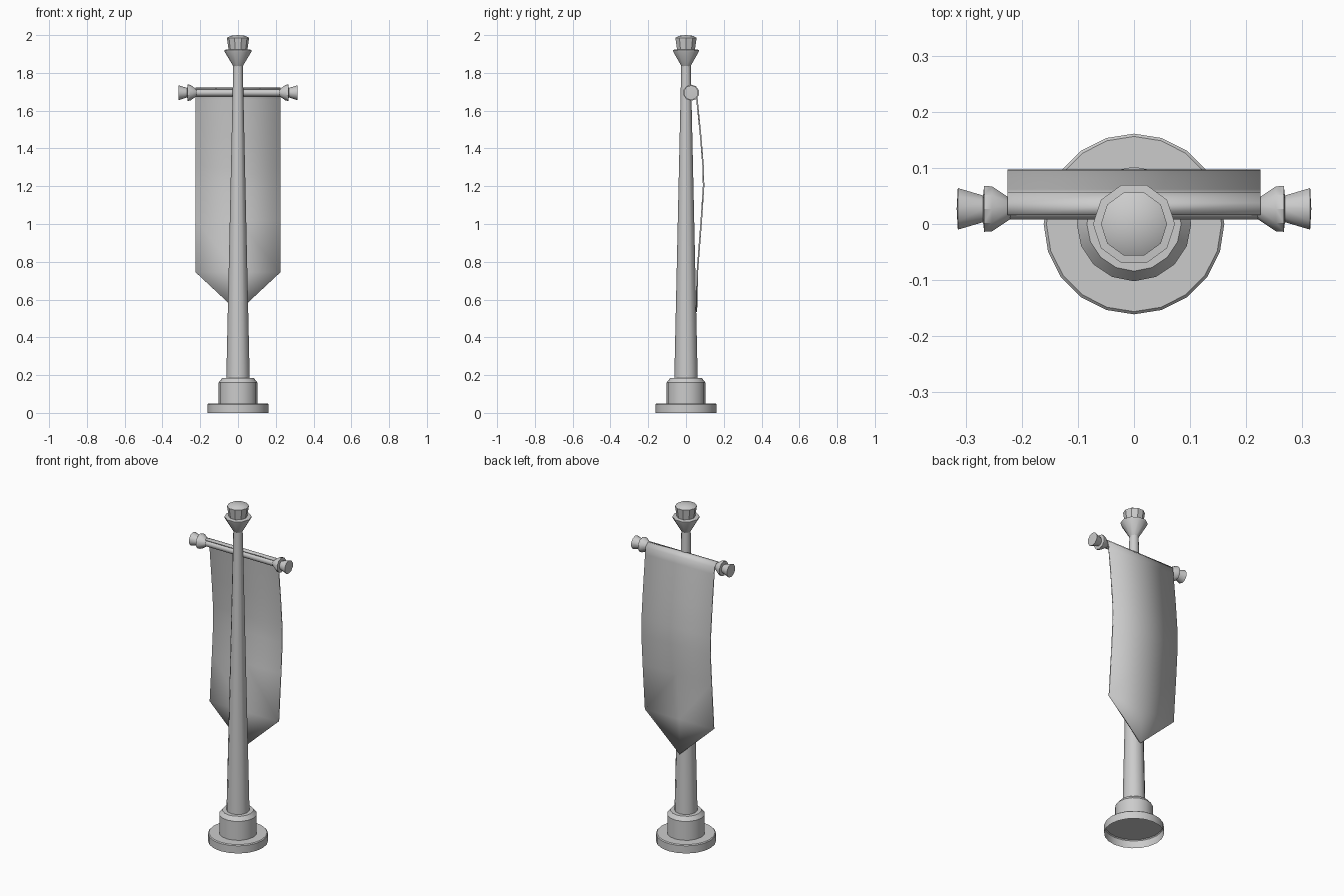
import bpy, bmesh, math
from mathutils import Matrix

if "Cube" in bpy.data.objects:
    bpy.data.objects.remove(bpy.data.objects["Cube"])


def finish(bm, name, angle=35):
    bmesh.ops.remove_doubles(bm, verts=bm.verts, dist=1e-5)
    me = bpy.data.meshes.new(name)
    bm.to_mesh(me)
    bm.free()
    ob = bpy.data.objects.new(name, me)
    bpy.context.collection.objects.link(ob)
    bpy.ops.object.select_all(action='DESELECT')
    ob.select_set(True)
    bpy.context.view_layer.objects.active = ob
    bpy.ops.object.shade_smooth_by_angle(angle=math.radians(angle))
    return ob


def lathe(name, profile, sides, matrix=None, angle=35):
    """Spin (radius, height) points, bottom to top; radius 0 closes the end."""
    bm = bmesh.new()
    rings = []
    for r, z in profile:
        if r == 0:
            rings.append([bm.verts.new((0, 0, z))] * sides)
        else:
            rings.append([bm.verts.new((r * math.cos(a), r * math.sin(a), z))
                          for a in (2 * math.pi * i / sides for i in range(sides))])
    for lo, hi in zip(rings, rings[1:]):
        for i in range(sides):
            j = (i + 1) % sides
            bm.faces.new(dict.fromkeys((lo[i], lo[j], hi[j], hi[i])))
    if matrix:
        bm.transform(matrix)
    return finish(bm, name, angle)


# Base plate (open underneath) and collar
lathe("base_plate", [(0.161, 0), (0.161, 0.045), (0.156, 0.05), (0, 0.05)], 20)
lathe("base_collar", [(0.102, 0.05), (0.102, 0.162), (0.084, 0.184), (0, 0.184)], 16)

# Tapered pole
lathe("pole", [(0.062, 0.18), (0.025, 1.85)], 12)

# Pole finial: flared cup and domed cap
lathe("pole_finial", [(0.025, 1.835), (0.071, 1.912), (0.073, 1.922), (0.05, 1.924),
                      (0.059, 1.985), (0.04, 1.996), (0, 2.0)], 10)

# Horizontal crossbar, lathe axis turned onto x
BAR_Y, BAR_Z = 0.027, 1.695
along_x = Matrix.Translation((0, BAR_Y, BAR_Z)) @ Matrix.Rotation(math.pi / 2, 4, 'Y')
lathe("crossbar", [(0.019, -0.25), (0.019, 0.25)], 12, along_x)

# Crossbar end knobs, mirrored across x
knob = lathe("crossbar_knobs", [(0.019, 0.22), (0.042, 0.253), (0.043, 0.267), (0.025, 0.269),
                                (0.039, 0.314), (0, 0.316)], 10, along_x)
knob.modifiers.new("mirror", 'MIRROR')

# Banner: wraps over the bar, bellies backwards, ends in a point; (y, z) profile
W = 0.225
profile = [(0.016, 1.716), (0.036, 1.718), (0.053, 1.70), (0.058, 1.66), (0.078, 1.46),
           (0.091, 1.30), (0.093, 1.20), (0.081, 1.02), (0.060, 0.745)]
bm = bmesh.new()
rows = [[bm.verts.new((x, y, z)) for x in (-W, 0, W)] for y, z in profile]
for a, b in zip(rows, rows[1:]):
    for i in (0, 1):
        bm.faces.new((a[i], b[i], b[i + 1], a[i + 1]))
tip = bm.verts.new((0, 0.055, 0.535))
for i in (0, 1):
    bm.faces.new((rows[-1][i], tip, rows[-1][i + 1]))
banner = finish(bm, "banner", 60)
solid = banner.modifiers.new("thickness", 'SOLIDIFY')
solid.thickness = 0.008
solid.offset = 0
